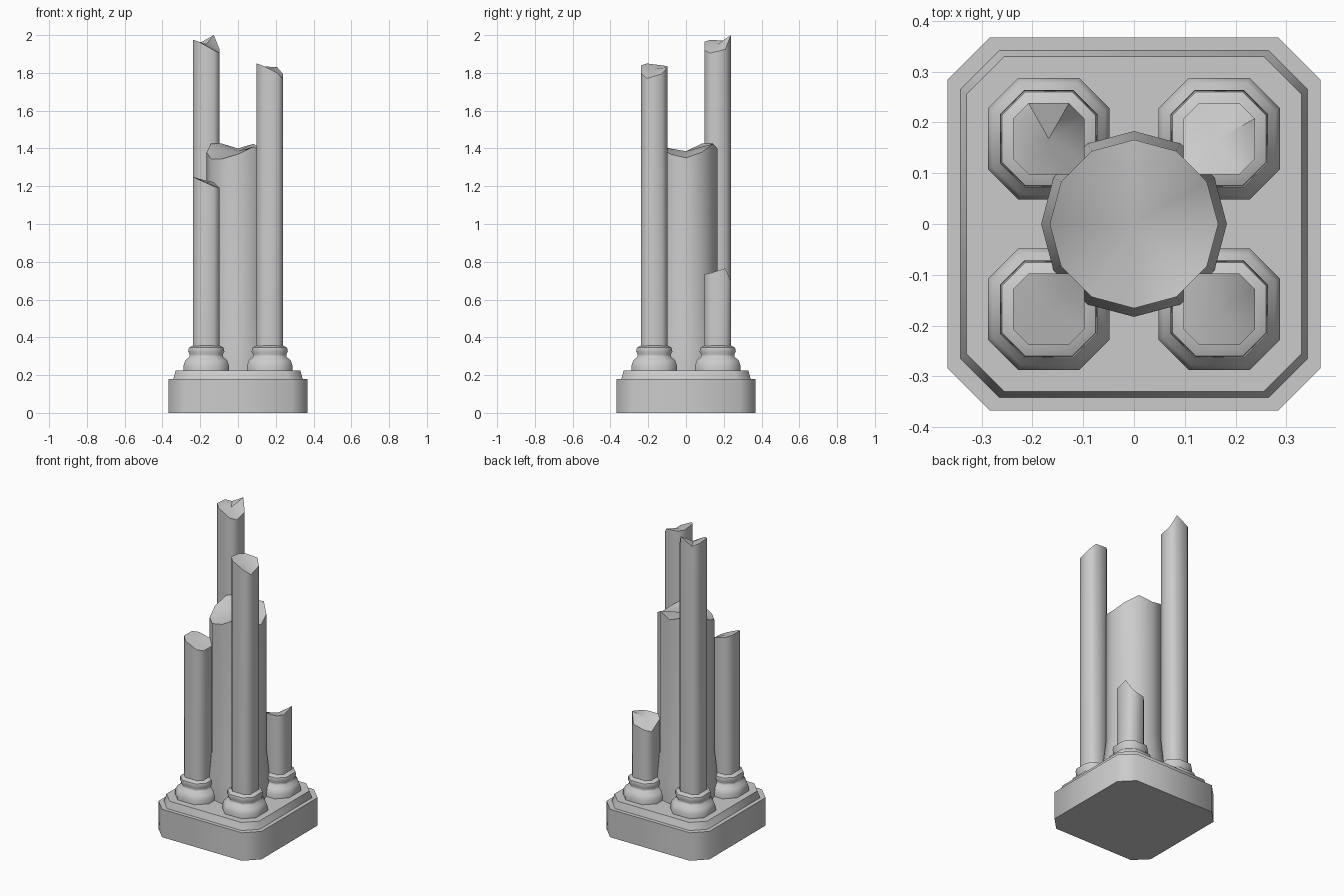
import bpy, math

if "Cube" in bpy.data.objects:
    bpy.data.objects.remove(bpy.data.objects["Cube"])


def octagon(k):
    """Axis-aligned octagon, unit half width, flat sides of half length k."""
    return [(1, -k), (1, k), (k, 1), (-k, 1), (-1, k), (-1, -k), (-k, -1), (k, -1)]


def loft(name, shape, profile, center=(0, 0), broken=None, angle=50):
    """Stack scaled copies of a shape; 'broken' gives the jagged top heights."""
    cx, cy = center
    n = len(shape)
    rings = [(r, [z] * n) for r, z in profile]
    if broken:
        rings.append((profile[-1][0], broken))
    verts = [(cx + x * r, cy + y * r, z)
             for r, zs in rings for (x, y), z in zip(shape, zs)]
    faces = [(a * n + i, a * n + (i + 1) % n, (a + 1) * n + (i + 1) % n, (a + 1) * n + i)
             for a in range(len(rings) - 1) for i in range(n)]
    faces.append(tuple(reversed(range(n))))
    top = (len(rings) - 1) * n
    if broken:
        verts.append((cx, cy, sum(broken) / n))
        faces += [(top + i, top + (i + 1) % n, len(verts) - 1) for i in range(n)]
    else:
        faces.append(tuple(range(top, top + n)))
    mesh = bpy.data.meshes.new(name)
    mesh.from_pydata(verts, [], faces)
    obj = bpy.data.objects.new(name, mesh)
    bpy.context.collection.objects.link(obj)
    bpy.ops.object.select_all(action='DESELECT')
    obj.select_set(True)
    bpy.context.view_layer.objects.active = obj
    bpy.ops.object.shade_smooth_by_angle(angle=math.radians(angle))
    return obj


# Plinth block and the thinner slab on top of it
loft("plinth", octagon(0.776), [(0.367, 0), (0.367, 0.18)])
loft("plinth_slab", octagon(0.776), [(0.342, 0.18), (0.33, 0.225)])

# Thick twelve-sided central column with a flared foot
dodecagon = [(math.cos(math.radians(30 * i)), math.sin(math.radians(30 * i))) for i in range(12)]
loft("central_column", dodecagon,
     [(0.183, 0.22), (0.183, 0.36), (0.166, 0.52)],
     broken=[1.35, 1.38, 1.425, 1.40, 1.425, 1.425,
             1.38, 1.345, 1.345, 1.37, 1.41, 1.37])

# Four slim corner columns, each snapped off at its own height
foot = [(0.12, 0.22), (0.12, 0.25), (0.11, 0.28), (0.09, 0.295),
        (0.088, 0.31), (0.096, 0.325), (0.092, 0.345), (0.07, 0.357)]
corners = {
    "back_left": (-1, 1, [1.905, 1.925, 2.0, 1.955, 1.97, 1.975, 1.965, 1.92]),
    "front_right": (1, -1, [1.77, 1.795, 1.83, 1.835, 1.84, 1.85, 1.84, 1.80]),
    "front_left": (-1, -1, [1.19, 1.19, 1.22, 1.24, 1.25, 1.25, 1.235, 1.20]),
    "back_right": (1, 1, [0.74, 0.765, 0.70, 0.68, 0.67, 0.72, 0.735, 0.735]),
}
for label, (sx, sy, heights) in corners.items():
    pos = (0.168 * sx, 0.168 * sy)
    loft(label + "_foot", octagon(0.5), foot, pos)
    loft(label + "_column", octagon(0.57), [(0.07, 0.34)], pos, heights)
